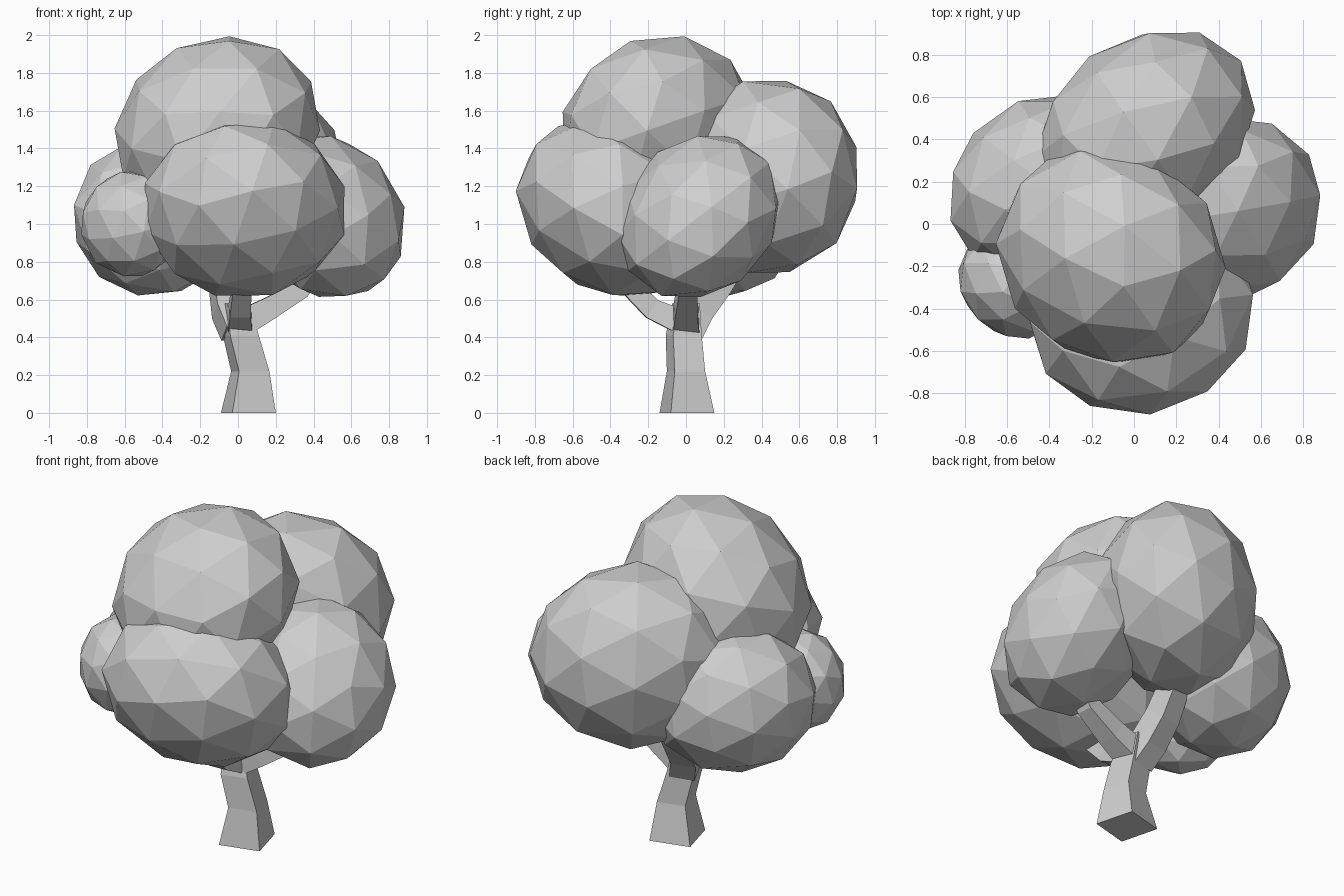
import bpy, bmesh, random
from math import radians
from mathutils import Vector, Matrix, Euler

random.seed(7)
cube = bpy.data.objects.get("Cube")
if cube:
    bpy.data.objects.remove(cube, do_unlink=True)

# One plain grey for the whole tree
grey = bpy.data.materials.new("light_grey")
grey.use_nodes = True
colour = (0.62, 0.62, 0.62, 1)
grey.diffuse_color = colour
grey.node_tree.nodes["Principled BSDF"].inputs["Base Color"].default_value = colour


def finish(bm, name):
    bmesh.ops.recalc_face_normals(bm, faces=bm.faces)
    mesh = bpy.data.meshes.new(name)
    bm.to_mesh(mesh)
    bm.free()
    mesh.materials.append(grey)
    obj = bpy.data.objects.new(name, mesh)
    bpy.context.collection.objects.link(obj)
    return obj


def leaf_clump(name, centre, radii, yaw, lean=(0, 0)):
    """Faceted ellipsoid turned by yaw, leaning by (x, y) per unit of height."""
    bm = bmesh.new()
    bmesh.ops.create_icosphere(bm, subdivisions=2, radius=1.025)
    facet_turn = Euler([random.uniform(0, 3) for _ in range(3)]).to_matrix()
    shape = Matrix.Rotation(radians(yaw), 3, "Z") @ Matrix.Diagonal(radii)
    for v in bm.verts:
        p = shape @ facet_turn @ v.co
        p.x += lean[0] * p.z
        p.y += lean[1] * p.z
        v.co = p + Vector(centre)
    return finish(bm, name)


def square_limb(name, path, widths, side=None):
    """Four-sided tapering limb; level rings if a side direction is given."""
    bm = bmesh.new()
    points = [Vector(p) for p in path]
    up = Vector((0, 0, 1))
    level = side is not None
    side = (Vector(side) if level else up.cross(points[-1] - points[0])).normalized()
    rings = []
    for i, (p, w) in enumerate(zip(points, widths)):
        ahead = points[min(i + 1, len(points) - 1)] - points[max(i - 1, 0)]
        other = (up if level else ahead).cross(side).normalized()
        rings.append([bm.verts.new(p + w * (a * side + b * other))
                      for a, b in ((-1, -1), (1, -1), (1, 1), (-1, 1))])
    for low, high in zip(rings, rings[1:]):
        for k in range(4):
            n = (k + 1) % 4
            bm.faces.new((low[k], low[n], high[n], high[k]))
    bm.faces.new(rings[0][::-1])
    bm.faces.new(rings[-1])
    return finish(bm, name)


# Foliage
leaf_clump("top_foliage", (-0.11, -0.15, 1.5), (0.55, 0.49, 0.49), -35, (0.12, 0.09))
leaf_clump("front_foliage", (0.035, -0.4, 1.08), (0.54, 0.48, 0.47), 15, (0, -0.2))
leaf_clump("back_foliage", (0.05, 0.425, 1.25), (0.56, 0.44, 0.52), 40, (0, 0.02))
leaf_clump("left_foliage", (0.46, 0.07, 1.04), (0.44, 0.4, 0.435), 45, (-0.14, 0.17))
leaf_clump("right_foliage", (-0.455, 0.19, 1.03), (0.455, 0.38, 0.41), 45, (-0.03, 0))
leaf_clump("small_foliage", (-0.565, -0.275, 1.0), (0.28, 0.25, 0.28), -45)

# Trunk, bending slightly as it rises
square_limb("trunk",
            [(0.055, 0.005, 0), (0.065, 0, 0.22), (0.015, -0.012, 0.41), (-0.01, 0, 0.58)],
            [0.119, 0.083, 0.078, 0.06], side=(0.23, 0.06, 0))

# Branches reaching into the clumps
branches = {
    "left_branch": ([(0.03, 0, 0.48), (0.16, 0, 0.55), (0.33, 0.01, 0.65), (0.45, 0.02, 0.85)],
                    [0.07, 0.06, 0.05, 0.045]),
    "front_branch": ([(0.01, -0.02, 0.48), (0.01, -0.18, 0.55), (0.02, -0.29, 0.66), (0.03, -0.4, 0.85)],
                     [0.065, 0.055, 0.05, 0.045]),
    "back_branch": ([(0, 0, 0.42), (-0.05, 0.06, 0.54), (-0.07, 0.16, 0.67), (-0.07, 0.3, 0.88)],
                    [0.075, 0.075, 0.07, 0.06]),
}
for name, (path, widths) in branches.items():
    square_limb(name, path, widths)
